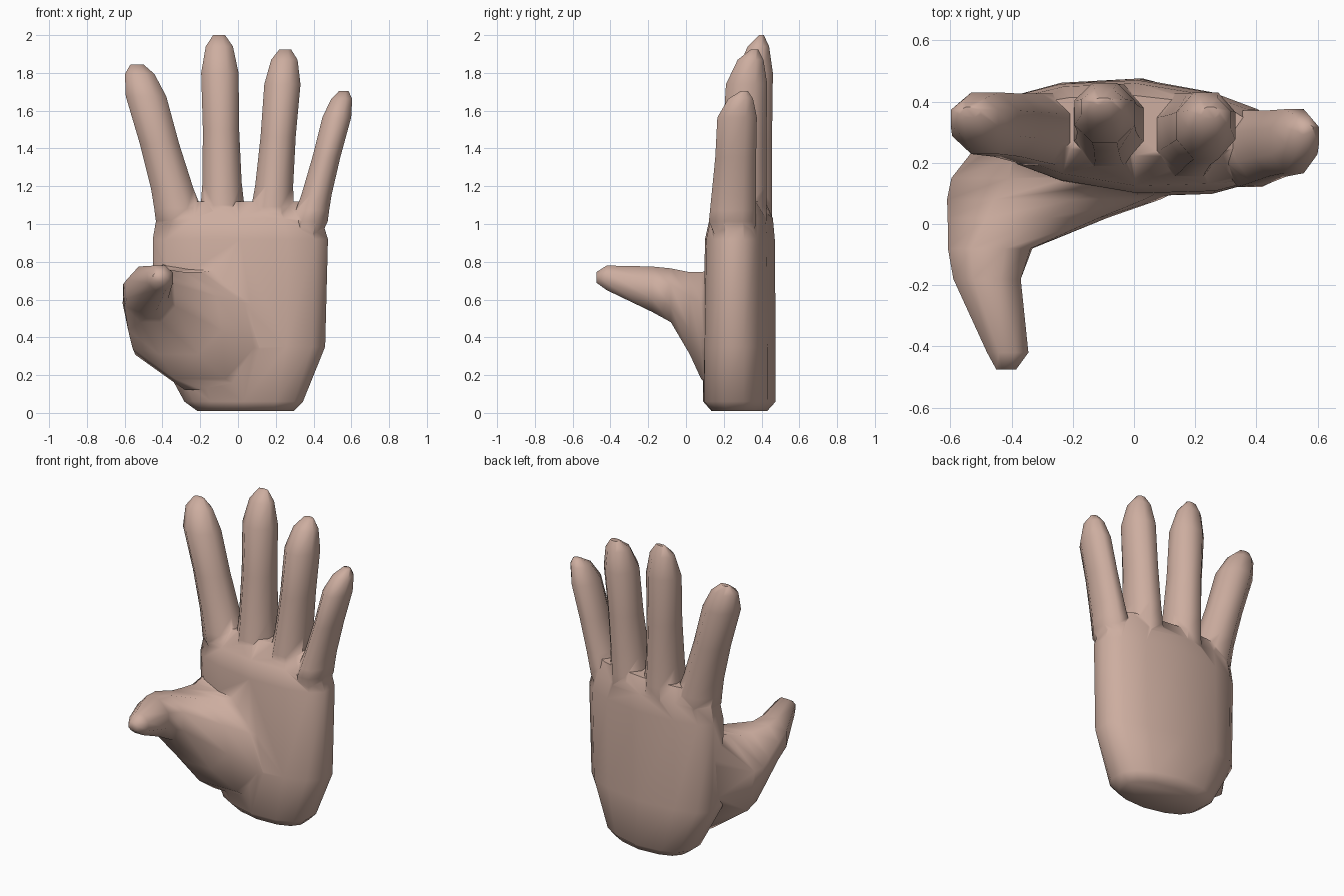
import bpy, bmesh, math

if "Cube" in bpy.data.objects:
    bpy.data.objects.remove(bpy.data.objects["Cube"])

skin = bpy.data.materials.new("skin")
skin.diffuse_color = (0.61, 0.42, 0.35, 1)
skin.use_nodes = True
skin.node_tree.nodes["Principled BSDF"].inputs["Base Color"].default_value = skin.diffuse_color


def loft(name, rings):
    """Skin a list of equal-length point rings and cap both ends."""
    bm = bmesh.new()
    loops = [[bm.verts.new(p) for p in r] for r in rings]
    n = len(loops[0])
    for a, b in zip(loops, loops[1:]):
        for i in range(n):
            j = (i + 1) % n
            bm.faces.new((a[i], a[j], b[j], b[i]))
    bm.faces.new(loops[0][::-1])
    bm.faces.new(loops[-1])
    bmesh.ops.recalc_face_normals(bm, faces=bm.faces)
    me = bpy.data.meshes.new(name)
    bm.to_mesh(me)
    bm.free()
    me.materials.append(skin)
    ob = bpy.data.objects.new(name, me)
    bpy.context.collection.objects.link(ob)
    return ob


def octagon(a0, a1, b0, b1):
    """Eight-sided ring filling the box a0..a1 by b0..b1."""
    k = 1 / math.cos(math.pi / 8)
    for i in range(8):
        t = (i + 0.5) * math.pi / 4
        yield ((a0 + a1) / 2 + (a1 - a0) / 2 * k * math.cos(t),
               (b0 + b1) / 2 + (b1 - b0) / 2 * k * math.sin(t))


def palm_ring(z, x0, x1, y0, y1):
    """Rounded-box section: thumb side bows back, little-finger side drops forward."""
    for i in range(14):
        t = i * math.tau / 14 + math.pi / 2
        c, s = math.cos(t), math.sin(t)
        u = math.copysign(abs(c) ** 0.75, c)
        v = 0.5 + 0.5 * math.copysign(abs(s) ** 0.75, s)
        v += (1 - v) * max(0, 0.1 - u) * 0.15 - v * max(0, u) * 0.15
        yield ((x0 + x1) / 2 + u * (x1 - x0) / 2, y0 + v * (y1 - y0), z)


# Palm: z, x0, x1, y0, y1
palm = [(.01, -.22, .30, .13, .43), (.06, -.29, .35, .085, .475), (.35, -.45, .47, .085, .475),
        (.92, -.46, .485, .095, .47), (1.03, -.44, .45, .12, .46), (1.12, -.39, .39, .22, .42)]
hand = loft("hand", [list(palm_ring(*p)) for p in palm])

# Fingers share one profile: fraction of length, width factor, depth factor
profile = [(-.2, .9, .7), (.02, 1.3, 1), (.1, 1.2, 1), (.22, 1.08, 1), (.5, 1, 1),
           (.8, 1.03, 1.05), (.94, .75, .8), (1, .33, .45)]


def finger(name, x0, x1, top, half, front0, front1, back):
    """Tapered finger from the knuckle line up to the fingertip."""
    rings = []
    for t, w, d in profile:
        x, f = x0 + t * (x1 - x0), front0 + t * (front1 - front0)
        box = (x - half * w, x + half * w, back - (back - f) * d, back - (1.05 - d) * .08)
        rings.append([(p, q, 1 + t * (top - 1)) for p, q in octagon(*box)])
    return loft(name, rings)


parts = [finger("index_finger", -.295, -.535, 1.845, .104, .19, .25, .43),
         finger("middle_finger", -.08, -.10, 2.0, .096, .18, .30, .46),
         finger("ring_finger", .175, .25, 1.925, .093, .15, .24, .43),
         finger("little_finger", .375, .56, 1.705, .074, .12, .19, .375)]

# Thumb: rings running forward from the palm (y, x0, x1, z0, z1, sideways lean)
thumb = [(.36, -.42, -.15, .30, .85, .1), (.15, -.57, .20, .12, .76, .2),
         (.08, -.585, .06, .18, .745, .22), (.02, -.595, -.10, .31, .745, .15),
         (-.08, -.605, -.335, .48, .765, .05), (-.18, -.59, -.37, .535, .775, 0),
         (-.42, -.48, -.345, .65, .78, 0), (-.475, -.45, -.385, .69, .745, 0)]
parts.append(loft("thumb", [[(x - k * (z - (c + d) / 2), y, z) for x, z in octagon(a, b, c, d)]
                            for y, a, b, c, d, k in thumb]))

# Weld everything into a single skin
bpy.context.view_layer.objects.active = hand
hand.select_set(True)
for part in parts:
    mod = hand.modifiers.new("weld", 'BOOLEAN')
    mod.operation, mod.solver, mod.object = 'UNION', 'EXACT', part
    bpy.ops.object.modifier_apply(modifier=mod.name)
    bpy.data.objects.remove(part)
bpy.ops.object.shade_smooth_by_angle(angle=math.radians(60))
